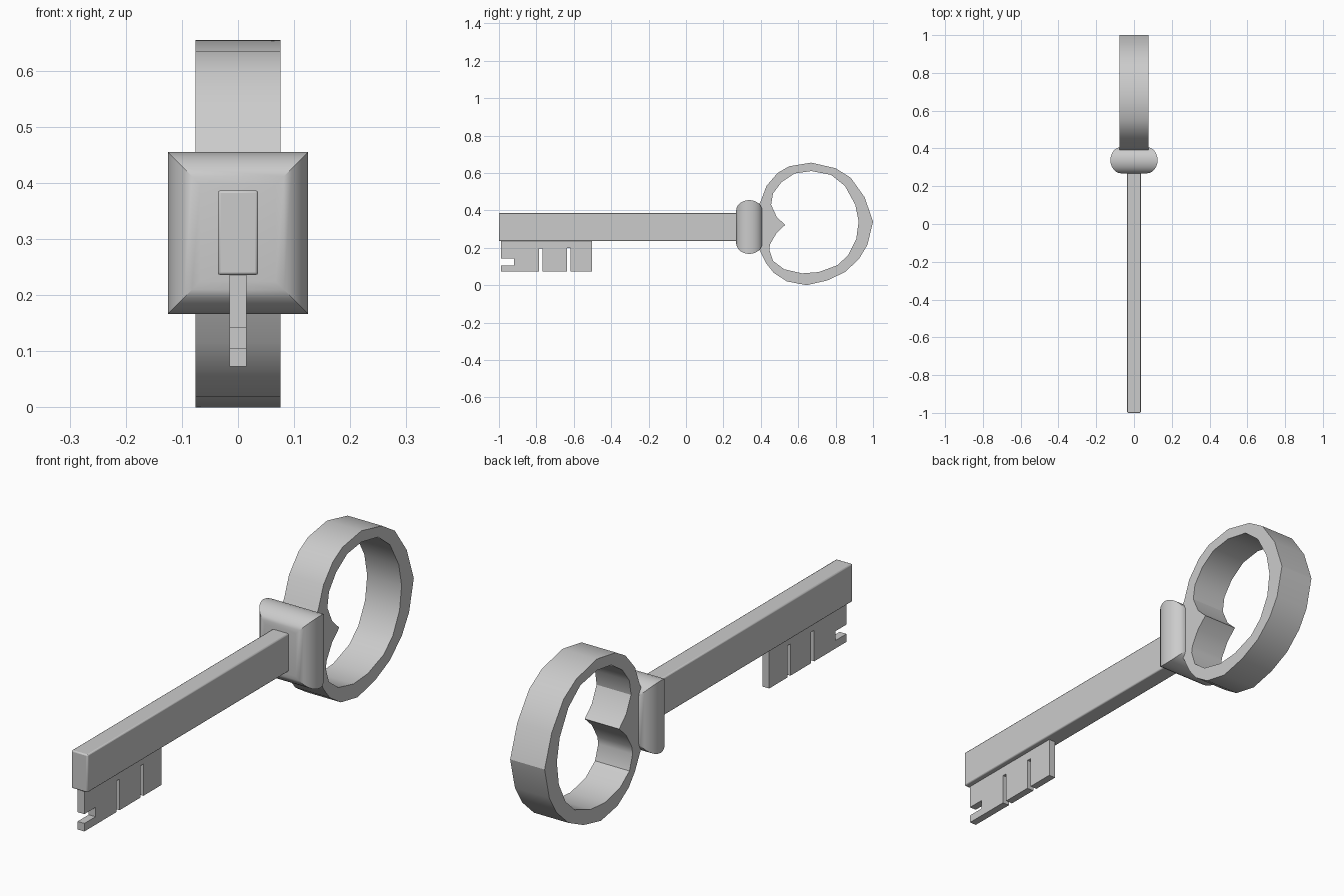
import bpy, bmesh, math

if "Cube" in bpy.data.objects:
    bpy.data.objects.remove(bpy.data.objects["Cube"])


def finish(name, bm, angle=30, bevel=0):
    bmesh.ops.recalc_face_normals(bm, faces=bm.faces[:])
    me = bpy.data.meshes.new(name)
    bm.to_mesh(me)
    bm.free()
    ob = bpy.data.objects.new(name, me)
    bpy.context.collection.objects.link(ob)
    bpy.ops.object.select_all(action='DESELECT')
    ob.select_set(True)
    bpy.context.view_layer.objects.active = ob
    bpy.ops.object.shade_smooth_by_angle(angle=math.radians(angle))
    if bevel:
        m = ob.modifiers.new("soft_edges", 'BEVEL')
        m.width = bevel
        m.segments = 2
    return ob


def skin(bm, loops, closed=False):
    """Bridge successive closed loops of points with quads."""
    rows = [[bm.verts.new(p) for p in loop] for loop in loops]
    n = len(rows[0])
    pairs = list(zip(rows, rows[1:])) + ([(rows[-1], rows[0])] if closed else [])
    for a, b in pairs:
        for i in range(n):
            j = (i + 1) % n
            bm.faces.new((a[i], a[j], b[j], b[i]))
    if not closed:
        bm.faces.new(rows[0])
        bm.faces.new(rows[-1])


def rect(y, hx, z0, z1):
    return [(-hx, y, z0), (hx, y, z0), (hx, y, z1), (-hx, y, z1)]


# Ring handle: heart-like band with an inward point behind the collar
outer = [(.40, .45), (.43, .53), (.49, .60), (.55, .635), (.67, .655), (.80, .625),
         (.88, .575), (.955, .47), (1.0, .34), (.97, .215), (.925, .14), (.85, .07),
         (.755, .025), (.645, 0), (.54, .02), (.47, .065), (.43, .115), (.40, .175),
         (.37, .23), (.37, .32), (.37, .40)]
inner = [(.455, .43), (.465, .49), (.51, .55), (.58, .597), (.67, .61), (.775, .59),
         (.85, .53), (.905, .43), (.923, .34), (.91, .245), (.867, .16), (.81, .107),
         (.71, .07), (.62, .063), (.525, .085), (.465, .13), (.445, .19), (.45, .22),
         (.485, .28), (.53, .322), (.485, .365)]
W = .076
bm = bmesh.new()
skin(bm, [[(-W, *o), (W, *o), (W, *i), (-W, *i)] for o, i in zip(outer, inner)], closed=True)
finish("ring_handle", bm)

# Collar: pillow block with rounded, mitred sides
bm = bmesh.new()
loops = []
for k in range(13):
    t = math.pi * (k / 12 - .5)
    inset = .058 * (1 - math.cos(t))
    loops.append(rect(.338 + .07 * math.sin(t), .125 - inset, .167 + inset, .455 - inset))
skin(bm, loops)
finish("collar", bm)

# Shaft
bm = bmesh.new()
skin(bm, [rect(-1, .036, .236, .387), rect(.32, .036, .236, .387)])
finish("shaft", bm, bevel=.005)

# Key bit: flat plate with two slots and a front notch
profile = [(-.99, .25), (-.99, .142), (-.92, .142), (-.92, .105), (-.99, .105), (-.99, .073),
           (-.787, .073), (-.787, .197), (-.768, .197), (-.768, .073),
           (-.637, .073), (-.637, .2), (-.618, .2), (-.618, .073),
           (-.503, .073), (-.503, .25)]
bm = bmesh.new()
skin(bm, [[(x, y, z) for y, z in profile] for x in (-.015, .015)])
finish("key_bit", bm)
